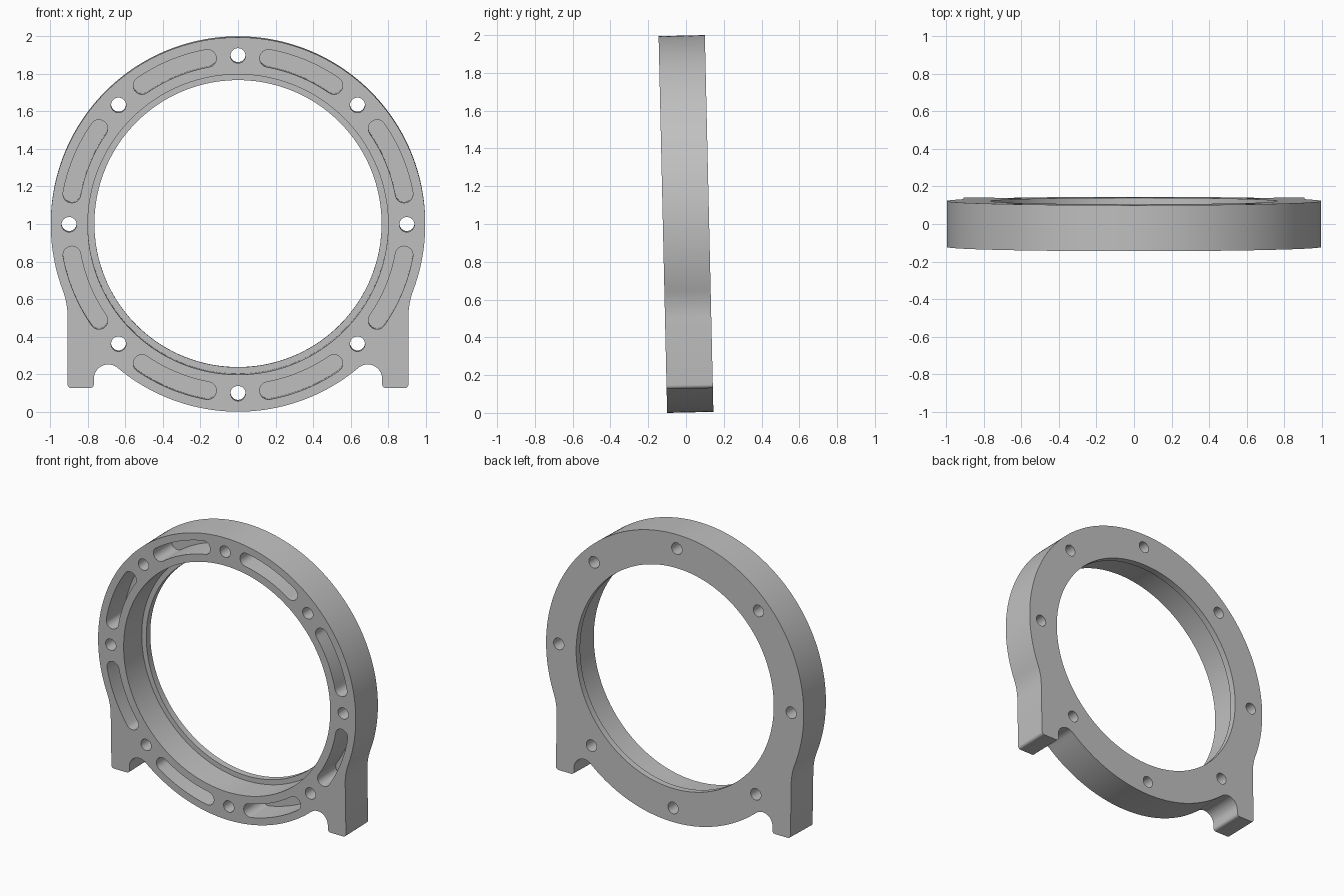
import bpy, bmesh
from math import sin, cos, pi, radians, sqrt, atan2
from mathutils import Matrix

cube = bpy.data.objects.get("Cube")
if cube:
    bpy.data.objects.remove(cube, do_unlink=True)

R = 0.9975          # outer ring radius
HALF = 0.1225       # half thickness
FLOOR = 0.078       # depth plane of the bore ledge and slot floors
HOLE_R = 0.9        # radius of the bolt and slot circle
TILT = radians(1.3)


def arc(cx, cz, r, a0, a1, n):
    """Points along an arc, angles in radians."""
    return [(cx + r * cos(a0 + (a1 - a0) * i / n),
             cz + r * sin(a0 + (a1 - a0) * i / n)) for i in range(n + 1)]


def circle(cx, cz, r, n):
    return arc(cx, cz, r, 0, 2 * pi, n)[:-1]


def prism(bm, pts, y0, y1):
    """Closed solid with an outline in x, z running from y0 to y1."""
    a = [bm.verts.new((x, y0, z)) for x, z in pts]
    b = [bm.verts.new((x, y1, z)) for x, z in pts]
    n = len(pts)
    for i in range(n):
        j = (i + 1) % n
        bm.faces.new((a[i], a[j], b[j], b[i]))
    bm.faces.new(a)
    bm.faces.new(b)


def make_object(name, bm):
    bmesh.ops.recalc_face_normals(bm, faces=bm.faces)
    mesh = bpy.data.meshes.new(name)
    bm.to_mesh(mesh)
    bm.free()
    obj = bpy.data.objects.new(name, mesh)
    bpy.context.collection.objects.link(obj)
    return obj


# Half outline: ring bottom, arched notch, foot, blend fillet, ring top
outer_x, inner_x, foot_z = 0.908, 0.768, -0.872
corner, notch, fillet = 0.02, 0.077, 0.4
nx = inner_x - notch
nz = -sqrt((R + notch) ** 2 - nx ** 2)
fx = outer_x + fillet
fz = -sqrt((R + fillet) ** 2 - fx ** 2)
notch_a, fillet_a = atan2(nz, nx), atan2(fz, fx)
half = arc(0, 0, R, -pi / 2, notch_a, 24)
half += arc(nx, nz, notch, notch_a + pi, 0, 20)[1:]
half += arc(inner_x + corner, foot_z + corner, corner, pi, 1.5 * pi, 5)
half += arc(outer_x - corner, foot_z + corner, corner, -pi / 2, 0, 5)
half += arc(fx, fz, fillet, pi, fillet_a + pi, 10)
half += arc(0, 0, R, fillet_a, pi / 2, 64)[1:]
outline = half + [(-x, z) for x, z in reversed(half[1:-1])]

bm = bmesh.new()
prism(bm, outline, -HALF, HALF)
housing = make_object("ring_housing", bm)

# Main bore, blind curved slots and through bolt holes
bm = bmesh.new()
prism(bm, circle(0, 0, 0.80, 160), -0.3, FLOOR)
slot_w, slot_a = 0.047, radians(12.1)
for k in range(8):
    a = k * pi / 4
    prism(bm, circle(HOLE_R * cos(a), HOLE_R * sin(a), 0.04, 32), -0.3, 0.3)
    m = a + pi / 8
    lo, hi = m - slot_a, m + slot_a
    slot = arc(0, 0, HOLE_R + slot_w, lo, hi, 16)
    slot += arc(HOLE_R * cos(hi), HOLE_R * sin(hi), slot_w, hi, hi + pi, 14)[1:]
    slot += arc(0, 0, HOLE_R - slot_w, hi, lo, 16)[1:]
    slot += arc(HOLE_R * cos(lo), HOLE_R * sin(lo), slot_w, lo + pi, lo + 2 * pi, 14)[1:-1]
    prism(bm, slot, -0.3, FLOOR)
front_cutter = make_object("front_cutter", bm)

# Narrower opening through the rear lip
bm = bmesh.new()
prism(bm, circle(0, 0, 0.765, 160), -0.4, 0.4)
lip_cutter = make_object("lip_cutter", bm)

bpy.context.view_layer.objects.active = housing
for cutter in (front_cutter, lip_cutter):
    mod = housing.modifiers.new("cut", "BOOLEAN")
    mod.operation = "DIFFERENCE"
    mod.solver = "EXACT"
    mod.object = cutter
    bpy.ops.object.modifier_apply(modifier=mod.name)
    bpy.data.objects.remove(cutter, do_unlink=True)

# Slight forward lean, standing on the ground
housing.data.transform(Matrix.Translation((0, 0, 1)) @ Matrix.Rotation(TILT, 4, "X"))

# Plain grey metal
grey = bpy.data.materials.new("grey_metal")
grey.use_nodes = True
colour = (0.53, 0.53, 0.53, 1)
grey.diffuse_color = colour
grey.node_tree.nodes["Principled BSDF"].inputs["Base Color"].default_value = colour
housing.data.materials.clear()
housing.data.materials.append(grey)

bpy.ops.object.select_all(action="DESELECT")
housing.select_set(True)
bpy.context.view_layer.objects.active = housing
bpy.ops.object.shade_smooth_by_angle(angle=radians(30))
